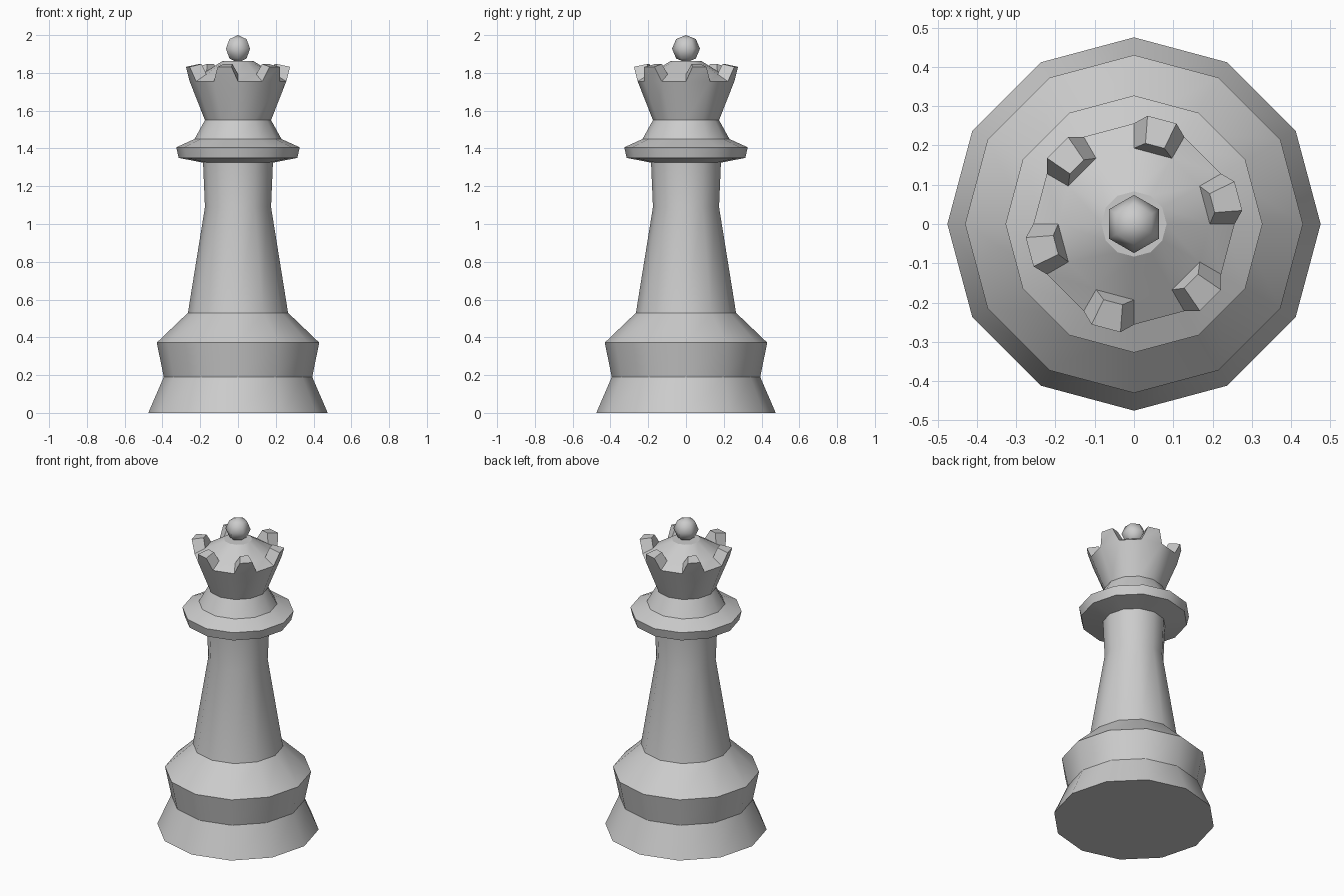
import bpy, bmesh
from math import cos, sin, radians, pi, atan2
from mathutils import Vector

if "Cube" in bpy.data.objects:
    bpy.data.objects.remove(bpy.data.objects["Cube"])


def lathe(bm, profile, sides, phase=0.0):
    """Revolve (radius, z) points into rings joined by quads, capped at both ends."""
    rings = [[bm.verts.new((r * cos(phase + 2 * pi * i / sides),
                            r * sin(phase + 2 * pi * i / sides), z))
              for i in range(sides)] for r, z in profile]
    bands = []
    for a, b in zip(rings, rings[1:]):
        bands.append([bm.faces.new((a[i], a[(i + 1) % sides], b[(i + 1) % sides], b[i]))
                      for i in range(sides)])
    bm.faces.new(rings[0][::-1])
    bm.faces.new(rings[-1])
    return bands


def finish(bm, name, angle):
    bmesh.ops.remove_doubles(bm, verts=bm.verts, dist=0.0005)
    bmesh.ops.recalc_face_normals(bm, faces=bm.faces)
    mesh = bpy.data.meshes.new(name)
    bm.to_mesh(mesh)
    bm.free()
    obj = bpy.data.objects.new(name, mesh)
    bpy.context.collection.objects.link(obj)
    bpy.ops.object.select_all(action='DESELECT')
    obj.select_set(True)
    bpy.context.view_layer.objects.active = obj
    bpy.ops.object.shade_smooth_by_angle(angle=radians(angle))
    return obj


# Pedestal, stem and collar
bm = bmesh.new()
body = [(0.475, 0), (0.393, 0.19), (0.43, 0.372), (0.265, 0.53), (0.175, 1.09),
        (0.185, 1.325), (0.314, 1.35), (0.327, 1.406), (0.23, 1.45), (0.175, 1.55)]
# Flared crown and its shallow domed top
crown = [(0.256, 1.755), (0.193, 1.793), (0.083, 1.862)]
bands = lathe(bm, body + crown, 12)

# Crown points: every other segment of the rim raised into a tapered block
rim_band = bands[len(body)]
for k in range(0, 12, 2):
    mid = radians(15 + 30 * k)
    out = Vector((cos(mid), sin(mid), 0))
    side = Vector((-sin(mid), cos(mid), 0))
    top = bmesh.ops.extrude_face_region(bm, geom=[rim_band[k]])
    for v in [g for g in top['geom'] if isinstance(g, bmesh.types.BMVert)]:
        sign = 1 if v.co.dot(side) > 0 else -1
        if v.co.dot(out) > 0.215:
            radial, half, z = 0.275, 0.038, 1.832
        else:
            radial, half, z = 0.206, 0.025, 1.847
        v.co = out * radial + side * (half * sign) + Vector((0, 0, z))
    if rim_band[k].is_valid:
        bmesh.ops.delete(bm, geom=[rim_band[k]], context='FACES_ONLY')
finish(bm, "body_and_crown", 31)

# Ball on top
bm = bmesh.new()
lathe(bm, [(0.00001, 1.855), (0.052, 1.876), (0.074, 1.928), (0.052, 1.979), (0.00001, 2.0)],
      6, pi / 2)
finish(bm, "top_ball", 65)
